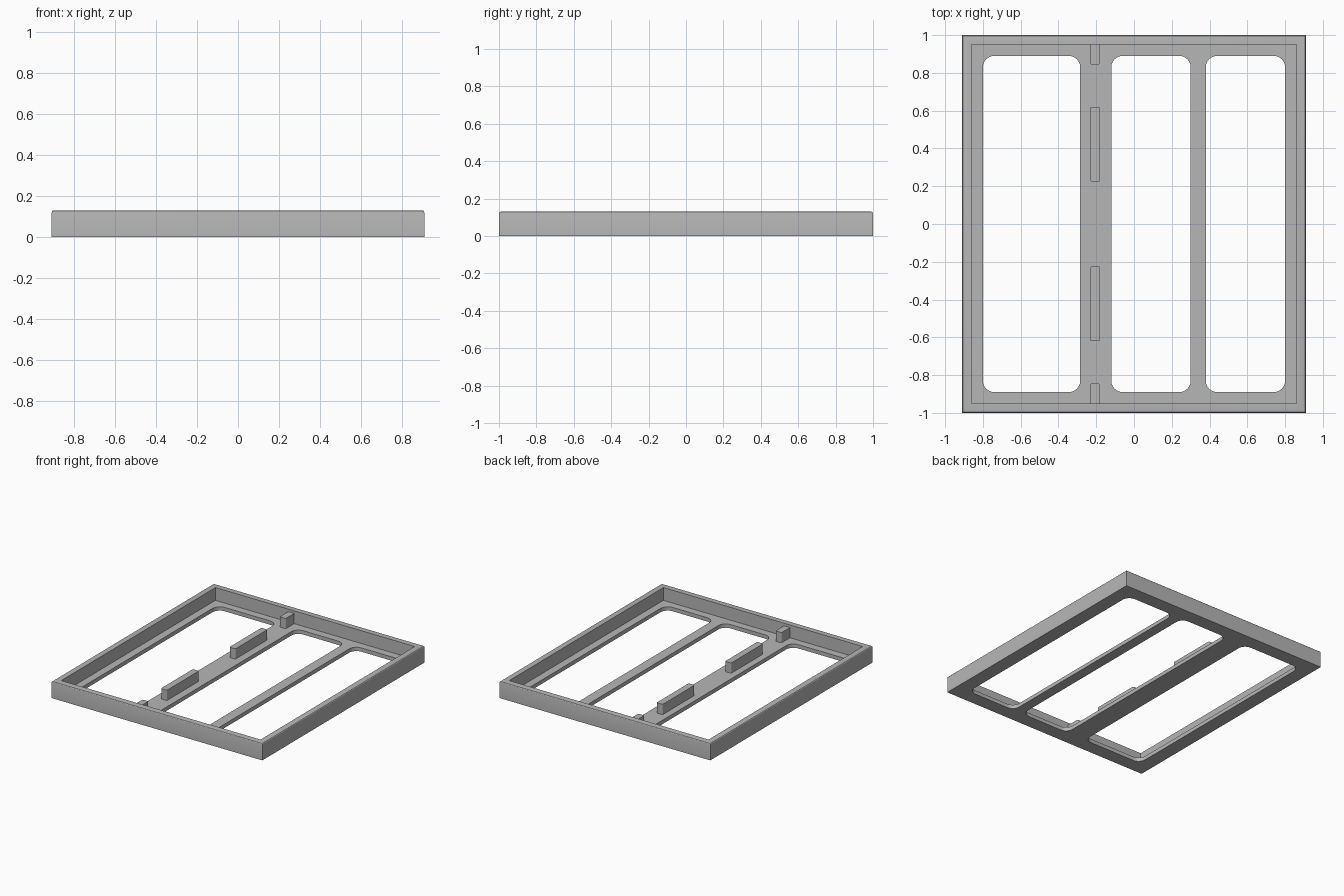
import bpy, bmesh, math

cube = bpy.data.objects.get("Cube")
if cube:
    bpy.data.objects.remove(cube, do_unlink=True)

HALF_X, HALF_Y, HEIGHT = 0.91, 1.0, 0.13
WALL, FLOOR, BLOCK_TOP = 0.05, 0.03, 0.11

grey = bpy.data.materials.new("mid grey")
grey.use_nodes = True
colour = (0.47, 0.47, 0.47, 1)
grey.diffuse_color = colour
grey.node_tree.nodes["Principled BSDF"].inputs["Base Color"].default_value = colour


def rounded_prism(name, x0, x1, y0, y1, z0, z1, radius=0.0, steps=6):
    """Upright prism over a rectangle with rounded corners."""
    bm = bmesh.new()
    corners = [(x1, y1, -1, -1), (x0, y1, 1, -1), (x0, y0, 1, 1), (x1, y0, -1, 1)]
    verts = []
    for i, (x, y, sx, sy) in enumerate(corners):
        count = steps + 1 if radius else 1
        for k in range(count):
            a = math.pi / 2 * (i + k / steps)
            verts.append(bm.verts.new((x + radius * (sx + math.cos(a)),
                                       y + radius * (sy + math.sin(a)), z0)))
    base = bm.faces.new(verts)
    result = bmesh.ops.extrude_face_region(bm, geom=[base])
    top = [g for g in result["geom"] if isinstance(g, bmesh.types.BMVert)]
    bmesh.ops.translate(bm, verts=top, vec=(0, 0, z1 - z0))
    bmesh.ops.recalc_face_normals(bm, faces=bm.faces)
    mesh = bpy.data.meshes.new(name)
    bm.to_mesh(mesh)
    bm.free()
    mesh.materials.append(grey)
    obj = bpy.data.objects.new(name, mesh)
    bpy.context.collection.objects.link(obj)
    return obj


def smooth(obj):
    bpy.ops.object.select_all(action="DESELECT")
    obj.select_set(True)
    bpy.context.view_layer.objects.active = obj
    bpy.ops.object.shade_smooth_by_angle(angle=math.radians(30))


# Outer tray body with a softened top rim
tray = rounded_prism("tray_frame", -HALF_X, HALF_X, -HALF_Y, HALF_Y, 0, HEIGHT)
bm = bmesh.new()
bm.from_mesh(tray.data)
rim = [e for e in bm.edges if all(v.co.z > HEIGHT / 2 for v in e.verts)]
bmesh.ops.bevel(bm, geom=rim, offset=0.01, segments=3, profile=0.5, affect="EDGES")
bm.to_mesh(tray.data)
bm.free()

# Cutters: the shallow pocket and three rounded windows through the floor
cutters = [rounded_prism("pocket_cutter", -HALF_X + WALL, HALF_X - WALL,
                         -HALF_Y + WALL, HALF_Y - WALL, FLOOR, HEIGHT + 0.1)]
for x0, x1 in ((-0.80, -0.285), (-0.12, 0.30), (0.38, 0.80)):
    cutters.append(rounded_prism("window_cutter", x0, x1, -0.89, 0.89,
                                 -0.1, FLOOR + 0.05, 0.06))
for cutter in cutters:
    cutter.hide_render = True
    mod = tray.modifiers.new("cut", "BOOLEAN")
    mod.operation = "DIFFERENCE"
    mod.solver = "EXACT"
    mod.object = cutter

# Bake the cuts and drop the cutters
bpy.context.view_layer.update()
depsgraph = bpy.context.evaluated_depsgraph_get()
baked = bpy.data.meshes.new_from_object(tray.evaluated_get(depsgraph))
tray.modifiers.clear()
tray.data = baked
for cutter in cutters:
    bpy.data.objects.remove(cutter, do_unlink=True)
smooth(tray)

# Upright ribs along the wide bar, mirrored front to back
for side, label in ((-1, "front"), (1, "back")):
    for part, near, far in (("long_rib", 0.225, 0.62), ("end_rib", 0.845, 0.96)):
        y0, y1 = sorted((side * near, side * far))
        smooth(rounded_prism(f"{label}_{part}", -0.232, -0.18, y0, y1,
                             FLOOR - 0.005, BLOCK_TOP, 0.008, 4))
